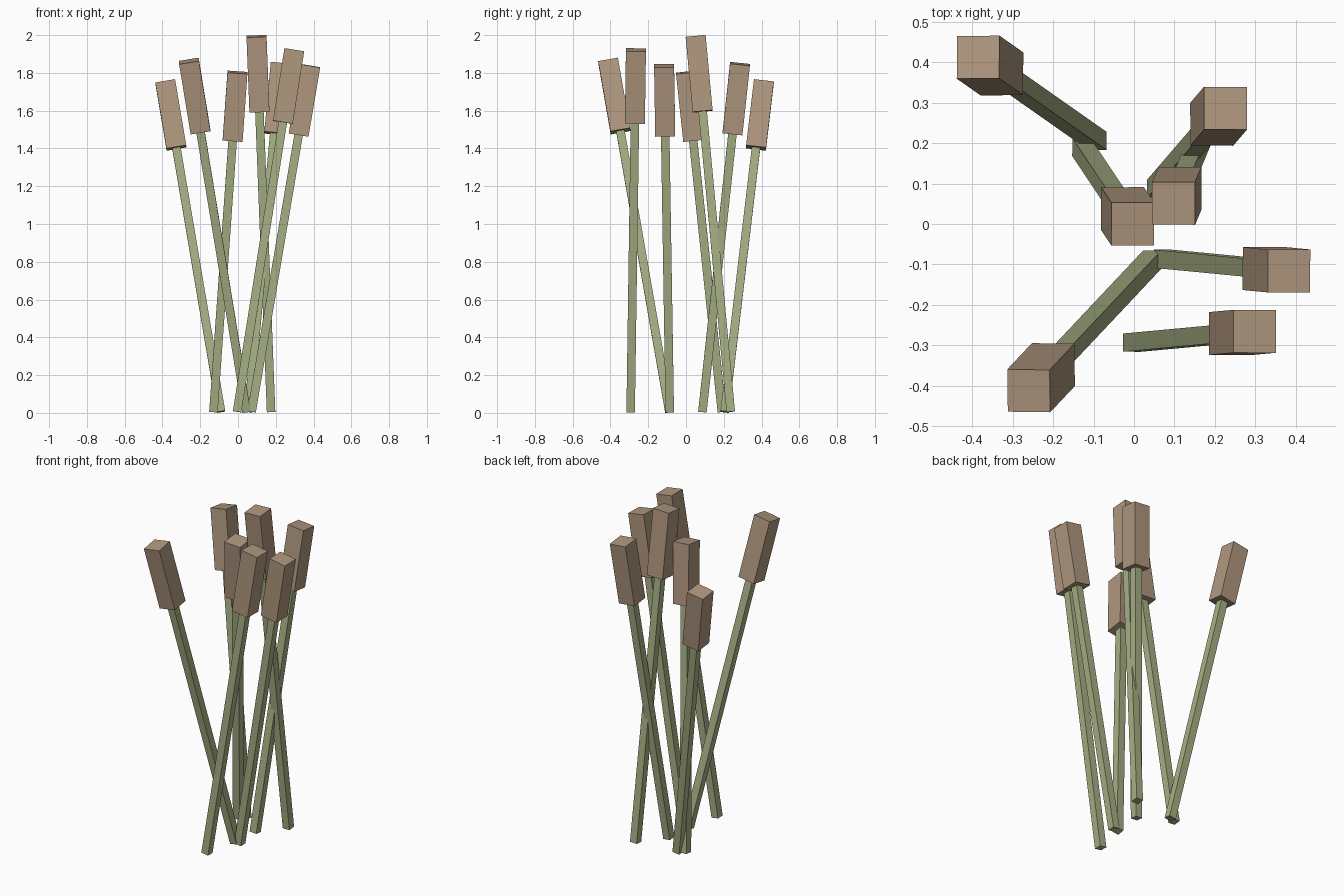
import bpy
import bmesh
from mathutils import Vector, Matrix

if "Cube" in bpy.data.objects:
    bpy.data.objects.remove(bpy.data.objects["Cube"])


def material(name, color):
    m = bpy.data.materials.new(name)
    m.diffuse_color = color
    m.use_nodes = True
    m.node_tree.nodes["Principled BSDF"].inputs["Base Color"].default_value = m.diffuse_color
    return m


GREEN = material("reed_green", (0.38, 0.43, 0.23, 1))
BROWN = material("reed_brown", (0.43, 0.31, 0.21, 1))


def bar(name, start, end, width, mat):
    """Square bar whose end faces are centred on start and end."""
    start, end = Vector(start), Vector(end)
    axis = end - start
    turn = Vector((0, 0, 1)).rotation_difference(axis).to_matrix().to_4x4()
    bm = bmesh.new()
    bmesh.ops.create_cube(bm, size=1, matrix=Matrix.Diagonal((width, width, axis.length, 1)))
    mesh = bpy.data.meshes.new(name)
    bm.to_mesh(mesh)
    bm.free()
    mesh.materials.append(mat)
    obj = bpy.data.objects.new(name, mesh)
    obj.matrix_world = Matrix.Translation((start + end) / 2) @ turn
    bpy.context.collection.objects.link(obj)


# Each reed: base x, y and tip x, y, z
REEDS = [
    (-0.09, 0.205, -0.385, 0.412, 1.752),
    (0.045, -0.088, -0.26, -0.412, 1.863),
    (-0.13, 0.19, -0.003, 0.0, 1.803),
    (0.175, 0.237, 0.098, 0.051, 1.994),
    (0.055, 0.087, 0.226, 0.286, 1.848),
    (0.072, -0.086, 0.383, -0.116, 1.838),
    (-0.005, -0.293, 0.298, -0.265, 1.922),
]

for i, (bx, by, tx, ty, tz) in enumerate(REEDS, 1):
    base, tip = Vector((bx, by, 0.006)), Vector((tx, ty, tz))
    neck = base.lerp(tip, 0.8)
    bar(f"stem_{i}", base, neck, 0.045, GREEN)   # thin stalk
    bar(f"seed_head_{i}", neck, tip, 0.106, BROWN)  # thick head, top fifth
